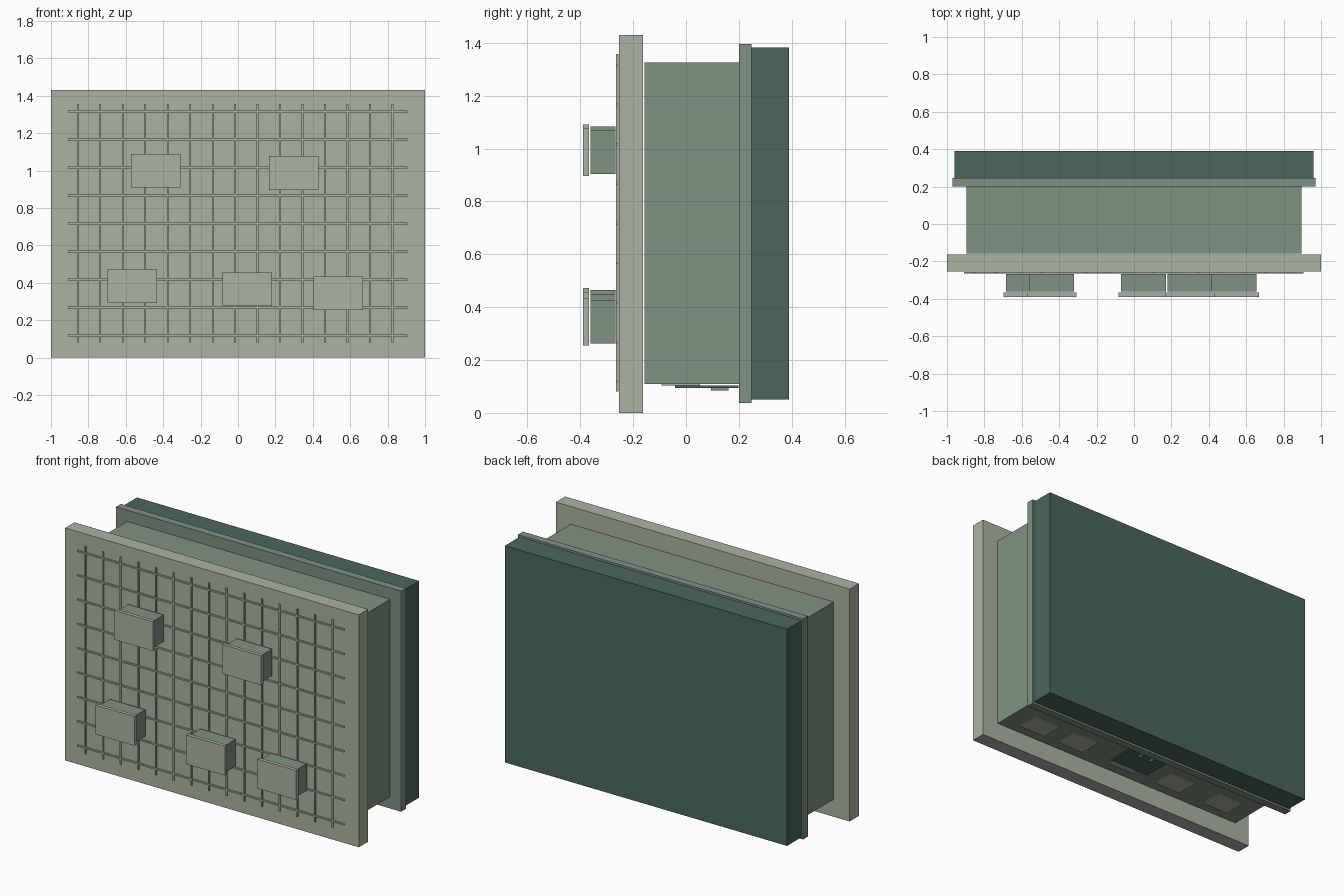
import bpy
import bmesh
from mathutils import Matrix, Vector

if "Cube" in bpy.data.objects:
    bpy.data.objects.remove(bpy.data.objects["Cube"], do_unlink=True)


def make_material(name, rgb):
    mat = bpy.data.materials.new(name)
    mat.use_nodes = True
    color = (*rgb, 1.0)
    mat.diffuse_color = color
    bsdf = mat.node_tree.nodes["Principled BSDF"]
    bsdf.inputs["Base Color"].default_value = color
    bsdf.inputs["Roughness"].default_value = 0.9
    return mat


pale = make_material("pale sage", (0.407, 0.456, 0.361))
sage = make_material("mid sage", (0.212, 0.288, 0.223))
dark = make_material("dark green", (0.068, 0.136, 0.107))


def boxes(name, mat, ranges):
    """One object made of boxes, each given as x, y and z ranges."""
    bm = bmesh.new()
    for spans in ranges:
        centre = Vector([(a + b) / 2 for a, b in spans])
        size = Vector([b - a for a, b in spans])
        bmesh.ops.create_cube(bm, size=1, matrix=Matrix.LocRotScale(centre, None, size))
    mesh = bpy.data.meshes.new(name)
    bm.to_mesh(mesh)
    bm.free()
    mesh.materials.append(mat)
    obj = bpy.data.objects.new(name, mesh)
    bpy.context.collection.objects.link(obj)
    return obj


def around(c, size):
    return (c - size / 2, c + size / 2)


# Main layers, from the roof slab at the front to the plinth at the back
boxes("roof_slab", pale, [((-1, 1), (-0.253, -0.163), (0, 1.43))])
boxes("body", sage, [((-0.895, 0.895), (-0.157, 0.2), (0.11, 1.325))])
boxes("base_rim", sage, [((-0.97, 0.97), (0.2, 0.247), (0.038, 1.395))])
boxes("plinth", dark, [((-0.96, 0.96), (0.247, 0.389), (0.05, 1.383))])

# Raised seams over the roof
seam, seam_y = 0.009, (-0.264, -0.256)
boxes("long_roof_seams", pale,
      [((-0.91, 0.905), seam_y, around(0.118 + 0.1497 * i, seam)) for i in range(9)])
boxes("cross_roof_seams", pale,
      [(around(-0.857 + 0.1202 * i, seam), seam_y, (0.08, 1.357)) for i in range(15)])

# Roof units with a slightly wider lid
units = [(-0.44, 1.0), (0.298, 0.987), (-0.565, 0.383), (0.05, 0.365), (0.535, 0.345)]
for i, (x, z) in enumerate(units, 1):
    boxes(f"roof_unit_{i}", sage, [(around(x, 0.24), (-0.362, -0.266), around(z, 0.165))])
    boxes(f"roof_unit_lid_{i}", pale, [(around(x, 0.265), (-0.389, -0.367), around(z, 0.18))])

# Windows and doorway on the underside facade
windows = [0.69, 0.40, 0.02, -0.33, -0.69]
boxes("windows", pale, [(around(x, 0.18), (-0.093, 0.053), (0.103, 0.109)) for x in windows])
boxes("door", dark, [((-0.135, 0.135), (-0.042, 0.199), (0.095, 0.103))])
boxes("door_handles", sage,
      [(around(x, 0.016), (0.095, 0.16), (0.085, 0.0945)) for x in (-0.04, 0.04)])
